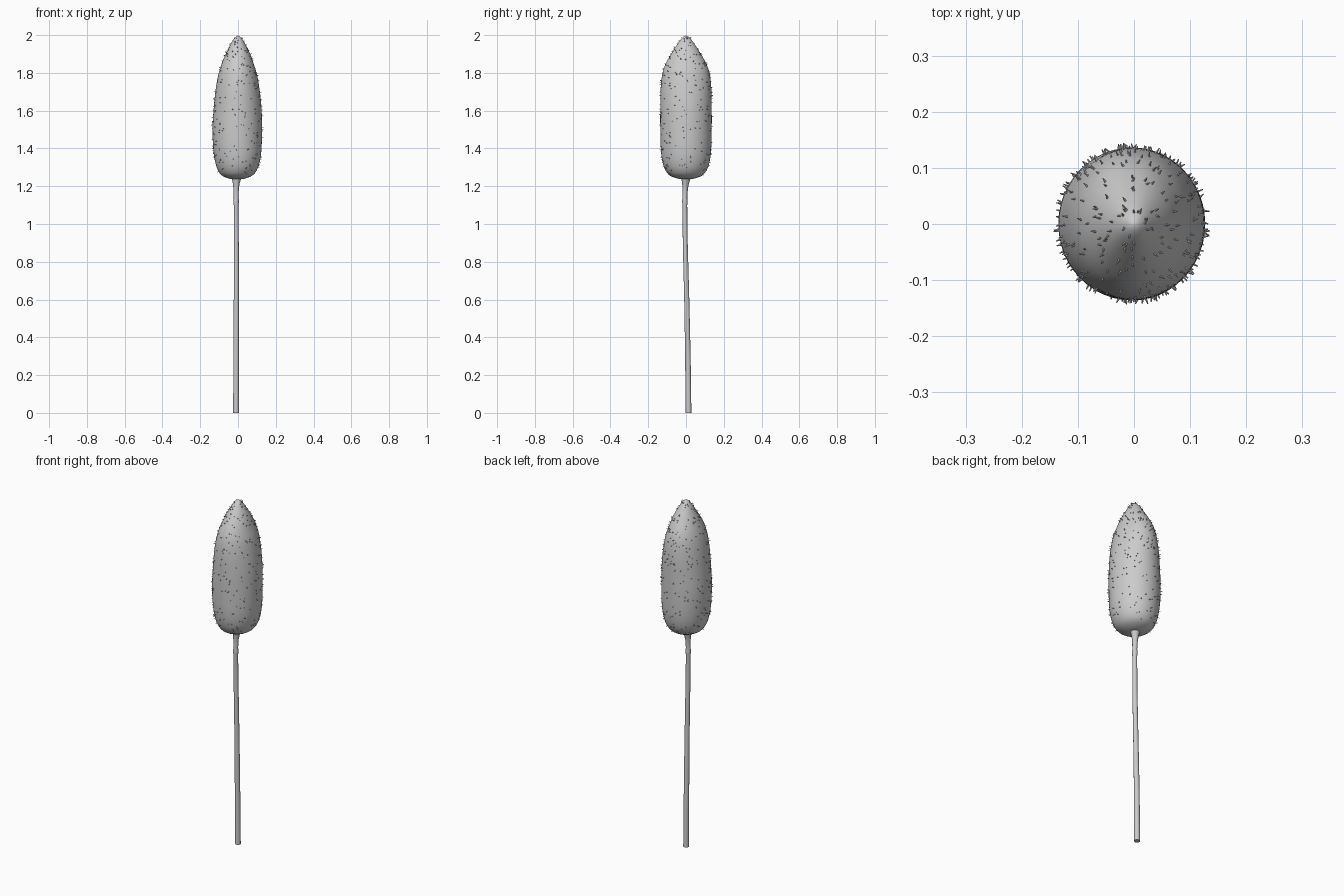
import bpy, bmesh, math, random
from mathutils import Vector

if "Cube" in bpy.data.objects:
    bpy.data.objects.remove(bpy.data.objects["Cube"])

random.seed(4)

# Smooth interpolation through a table of (z, values...) rows
def sample(rows, z):
    for i in range(len(rows) - 1):
        a, b = rows[i], rows[i + 1]
        if z <= b[0]:
            p, n = rows[max(i - 1, 0)], rows[min(i + 2, len(rows) - 1)]
            h = b[0] - a[0]
            t = max(0, (z - a[0]) / h)
            out = []
            for k in range(1, len(a)):
                ma = (b[k] - p[k]) / (b[0] - p[0]) * h
                mb = (n[k] - a[k]) / (n[0] - a[0]) * h
                out.append((2*t**3 - 3*t**2 + 1) * a[k] + (t**3 - 2*t**2 + t) * ma
                           + (3*t**2 - 2*t**3) * b[k] + (t**3 - t**2) * mb)
            return out
    return list(rows[-1][1:])

def finish(bm, name, angle=60):
    bmesh.ops.recalc_face_normals(bm, faces=bm.faces)
    mesh = bpy.data.meshes.new(name)
    bm.to_mesh(mesh)
    bm.free()
    ob = bpy.data.objects.new(name, mesh)
    bpy.context.collection.objects.link(ob)
    bpy.ops.object.select_all(action='DESELECT')
    ob.select_set(True)
    bpy.context.view_layer.objects.active = ob
    bpy.ops.object.shade_smooth_by_angle(angle=math.radians(angle))
    return ob

# Skin a stack of elliptical rings (cx, cy, z, rx, ry) and cap both ends
def loft(name, rings, sides, angle=60):
    bm = bmesh.new()
    loops = []
    for cx, cy, z, rx, ry in rings:
        loops.append([bm.verts.new((cx + rx * math.cos(2 * math.pi * i / sides),
                                    cy + ry * math.sin(2 * math.pi * i / sides), z))
                      for i in range(sides)])
    for a, b in zip(loops, loops[1:]):
        for i in range(sides):
            j = (i + 1) % sides
            bm.faces.new((a[i], a[j], b[j], b[i]))
    bm.faces.new(loops[0][::-1])
    bm.faces.new(loops[-1])
    return finish(bm, name, angle)

# Flower head: z, centre x, x radius, y radius
HEAD = [(1.238, -.005, .035, .035), (1.25, -.005, .070, .075),
        (1.27, -.004, .094, .100), (1.31, -.003, .113, .120),
        (1.38, -.003, .126, .132), (1.50, -.004, .131, .136),
        (1.62, -.002, .126, .136), (1.72, -.002, .115, .134),
        (1.80, -.002, .100, .124), (1.85, -.002, .084, .107),
        (1.90, 0, .065, .079), (1.95, 0, .040, .047),
        (1.98, 0, .022, .025), (1.992, 0, .011, .012), (1.997, 0, .003, .003)]
levels = [1.238, 1.243, 1.25, 1.26, 1.27, 1.285] + \
         [1.30 + .02 * i for i in range(34)] + [1.97, 1.98, 1.987, 1.992, 1.997]
rings = []
for z in levels:
    cx, rx, ry = sample(HEAD, z)
    rings.append((cx, 0, z, rx, ry))
loft("flower_head", rings, 48)

# Stem: gently bent, with a small node and a flared neck under the head
STEM = [(0, -.010, .013, .0155), (.3, -.010, .010, .0145),
        (.6, -.009, .004, .0135), (.9, -.009, -.004, .013),
        (1.10, -.010, -.006, .0125), (1.115, -.010, -.006, .0145),
        (1.125, -.010, -.006, .0145), (1.14, -.010, -.006, .0125),
        (1.19, -.010, -.004, .0145), (1.22, -.009, -.002, .019),
        (1.25, -.008, 0, .028)]
loft("stem", [(x, y, z, r, r) for z, x, y, r in STEM], 16)

# Tiny bristles scattered over the head, pointing along its surface normal
bm = bmesh.new()
for _ in range(380):
    z = random.uniform(1.26, 1.985)
    a = random.uniform(0, 2 * math.pi)
    cx, rx, ry = sample(HEAD, z)
    _, rx2, ry2 = sample(HEAD, z + .005)
    slope = (rx + ry - rx2 - ry2) / .01
    base = Vector((cx + rx * math.cos(a), ry * math.sin(a), z))
    normal = Vector((math.cos(a) / rx, math.sin(a) / ry, 0)).normalized()
    normal = (normal + Vector((0, 0, slope))).normalized()
    tilt = Vector([random.uniform(-.4, .4) for _ in range(3)])
    d = (normal + tilt).normalized()
    length = random.uniform(.005, .010)
    rot = d.to_track_quat('Z', 'Y').to_matrix().to_4x4()
    rot.translation = base + d * (length / 2 - .002)
    bmesh.ops.create_cone(bm, cap_ends=True, segments=5, radius1=.0025,
                          radius2=.001, depth=length + .004, matrix=rot)
finish(bm, "bristles", 40)
